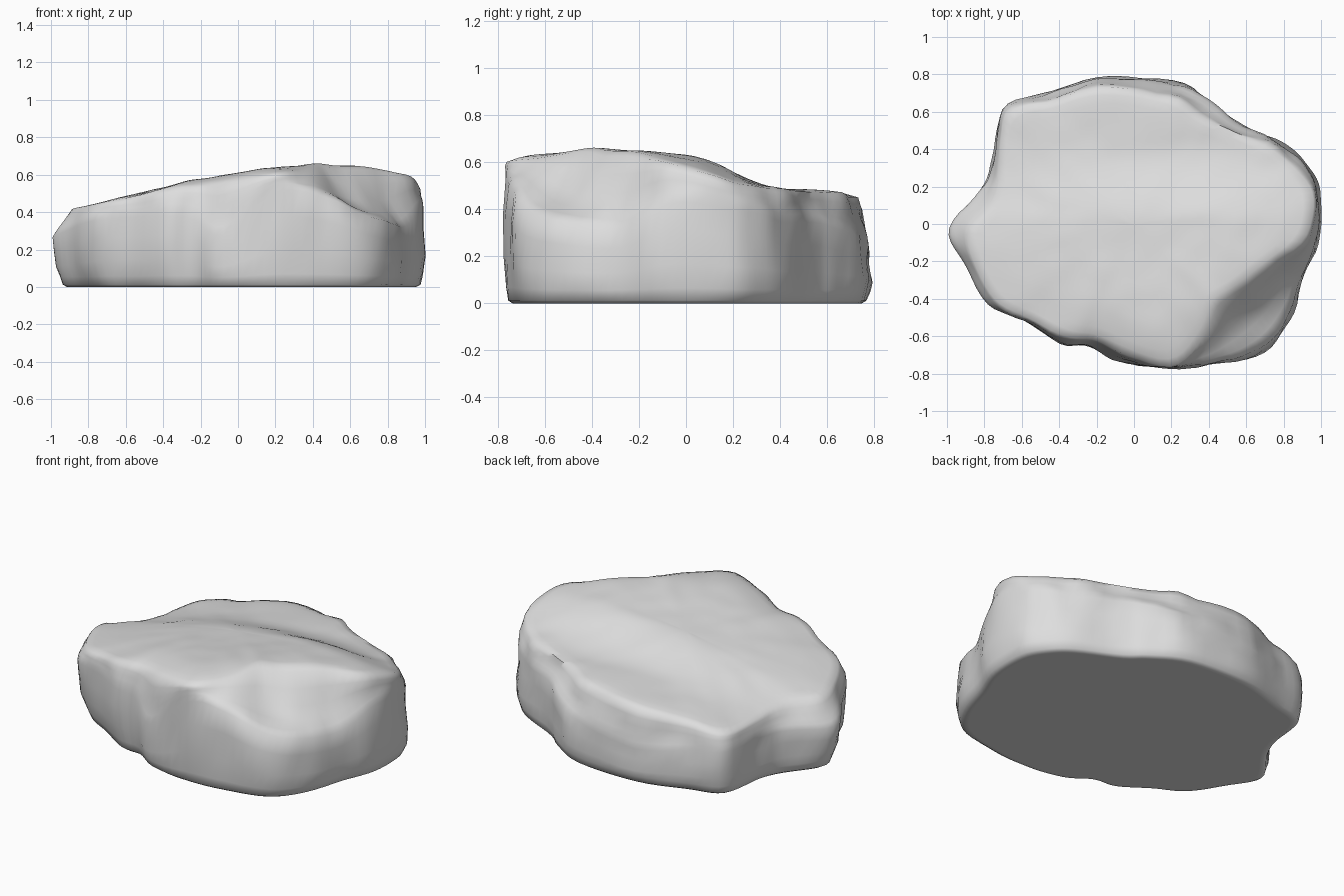
import bpy, bmesh, math
from mathutils import Vector, noise

if "Cube" in bpy.data.objects:
    bpy.data.objects.remove(bpy.data.objects["Cube"])

# Outline stations, counterclockwise: x, y, rim inset, rim height, shoulder height
STATIONS = [
    (1, .18, .96, .52, .42), (.93, .32, .93, .5, .4), (.81, .43, .92, .49, .36),
    (.55, .56, .92, .48, .36), (.44, .65, .87, .48, .33), (.21, .77, .89, .47, .28),
    (-.2, .785, .94, .45, .22), (-.5, .7, .94, .41, .26), (-.71, .62, .96, .37, .28),
    (-.76, .35, .96, .38, .28), (-.84, .18, .88, .4, .28), (-1.01, -.02, .88, .42, .27),
    (-.92, -.22, .94, .43, .32), (-.79, -.43, .95, .45, .37), (-.6, -.53, .95, .48, .39),
    (-.4, -.65, .93, .53, .4), (-.24, -.66, .95, .54, .38), (-.08, -.75, .92, .56, .28),
    (.2, -.78, .99, .6, .53), (.44, -.76, .82, .62, .52), (.7, -.69, .63, .66, .41),
    (.84, -.52, .68, .65, .36), (.92, -.28, .8, .64, .34), (1, -.06, .93, .59, .45),
]
STEPS = 5
TOP_RINGS = 16


def spline(a, b, c, d, t):
    """Smooth curve from b to c."""
    return tuple(q + .5 * t * (r - p + t * (2 * p - 5 * q + 4 * r - s + t * (3 * (q - r) + s - p)))
                 for p, q, r, s in zip(a, b, c, d))


def mix(a, b, t):
    return a + (b - a) * t


def crown(x, y):
    """Top surface, rising to the front right and stepping down at the back."""
    t = min(1, max(0, y / .42))
    step = t * t * (3 - 2 * t)
    return .585 + .13 * x - .07 * x * x - .08 * min(y, 0) - (.105 + .07 * x) * step


def column(x, y, inset, rim, shoulder):
    """Points from the base edge, up the side and across the top."""
    # The front left corner is undercut
    tuck = .12 * max(0, -x - y - .7)
    side = [(.92 - tuck, 0), (.945 - tuck, 0), (.968 - tuck, .012), (.985 - tuck, .05),
            (1 - tuck / 2, .35 * shoulder), (.98, .7 * shoulder), (.985, shoulder)]
    # Wide ledges stay low, then climb steeply to the rim
    power = 1 + 3.5 * (1 - inset)
    side += [(mix(.985, inset, t), mix(shoulder, rim, t ** power)) for t in (.2, .4, .6, .8, 1)]
    points = [Vector((x * s, y * s, z)) for s, z in side]
    for i in range(1, TOP_RINGS):
        t = 1 - i / TOP_RINGS
        px, py = x * inset * t, y * inset * t
        points.append(Vector((px, py, mix(crown(px, py), rim, t ** 4))))
    return points


def weather(bm):
    """Push the surface in and out, leaving the base flat."""
    bm.normal_update()
    moves = []
    for v in bm.verts:
        broad = noise.noise(v.co * 4 + Vector((4, 1, 7)))
        fine = noise.noise(v.co * 8)
        fade = min(1, v.co.z / .12)
        top = .3 if v.normal.z > .8 else 1
        moves.append(v.normal * (broad * .012 + fine * .014) * fade * top)
    for v, move in zip(bm.verts, moves):
        v.co += move


# Rock body: rings of stitched columns
count = len(STATIONS)
columns = []
for i in range(count):
    keys = [STATIONS[(i + k) % count] for k in (-1, 0, 1, 2)]
    columns += [column(*spline(*keys, s / STEPS)) for s in range(STEPS)]

bm = bmesh.new()
grid = [[bm.verts.new(p) for p in col] for col in columns]
peak = bm.verts.new((0, 0, crown(0, 0)))
for a, b in zip(grid, grid[1:] + grid[:1]):
    for j in range(len(a) - 1):
        bm.faces.new((a[j], b[j], b[j + 1], a[j + 1]))
    bm.faces.new((a[-1], b[-1], peak))
bm.faces.new([col[0] for col in reversed(grid)])

# Soften the creases, then roughen
raised = [v for v in bm.verts if v.co.z > .04]
for _ in range(2):
    bmesh.ops.smooth_vert(bm, verts=raised, factor=.4,
                          use_axis_x=True, use_axis_y=True, use_axis_z=True)
weather(bm)

mesh = bpy.data.meshes.new("rock")
bm.to_mesh(mesh)
bm.free()
rock = bpy.data.objects.new("rock", mesh)
bpy.context.collection.objects.link(rock)

# Plain pale grey stone
stone = bpy.data.materials.new("pale grey stone")
stone.use_nodes = True
grey = (.73, .73, .73, 1)
stone.diffuse_color = grey
stone.node_tree.nodes["Principled BSDF"].inputs["Base Color"].default_value = grey
mesh.materials.append(stone)

bpy.context.view_layer.objects.active = rock
rock.select_set(True)
bpy.ops.object.shade_smooth_by_angle(angle=math.radians(60))
